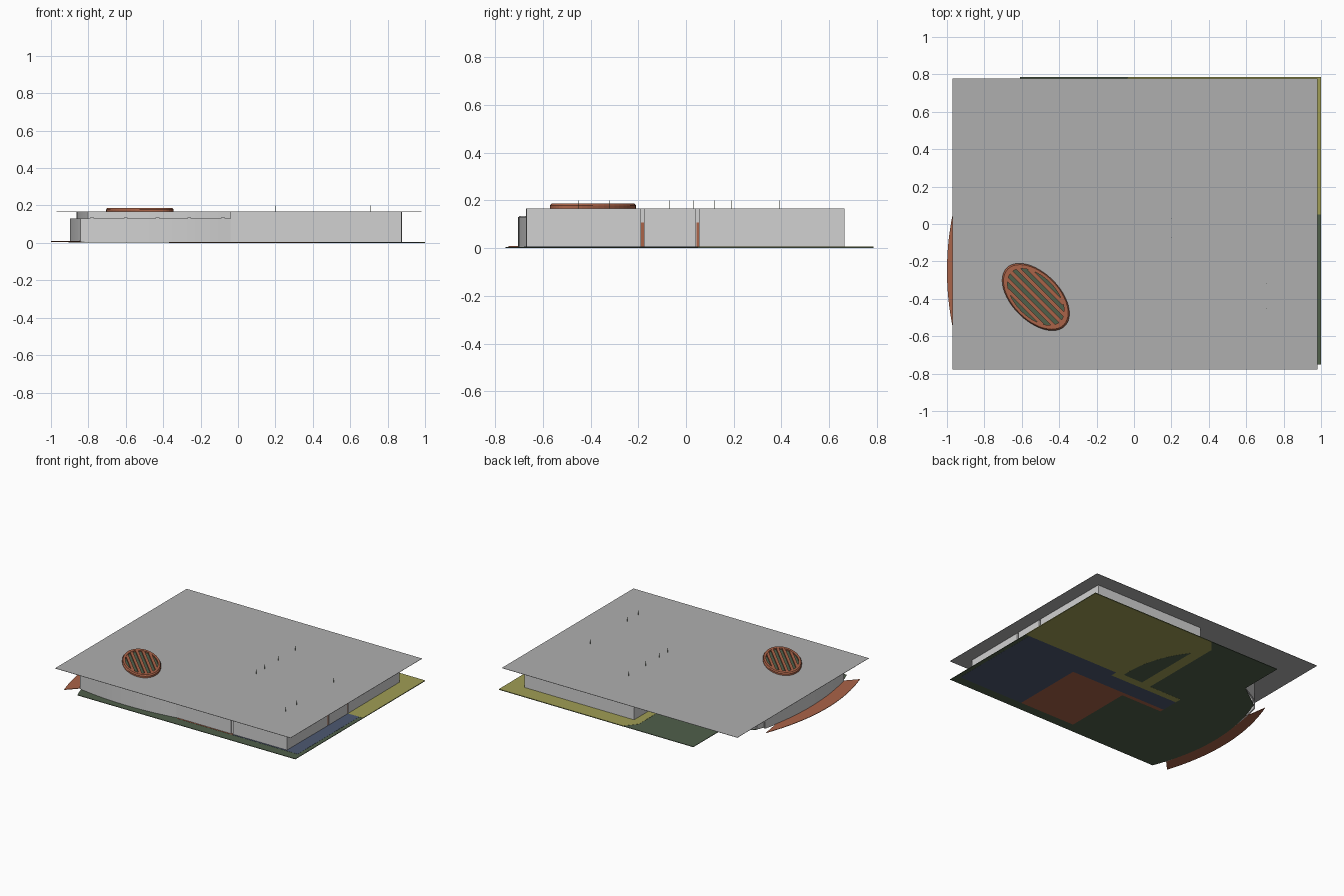
import bpy, bmesh, math
from mathutils import Vector, Matrix

if "Cube" in bpy.data.objects:
    bpy.data.objects.remove(bpy.data.objects["Cube"])

# ---------- colours ----------
def mat(name, r, g, b):
    m = bpy.data.materials.new(name)
    m.diffuse_color = (r, g, b, 1)
    m.use_nodes = True
    m.node_tree.nodes["Principled BSDF"].inputs["Base Color"].default_value = m.diffuse_color
    return m

ROOF = mat("roof grey", .43, .43, .43)
WALL = mat("wall light grey", .64, .64, .64)
GREEN = mat("dark green", .08, .115, .068)
YELLOW = mat("olive yellow", .35, .34, .09)
BLUE = mat("slate blue", .075, .10, .165)
BROWN = mat("terracotta", .40, .125, .065)

H = 0.166      # storey height
LOW = 0.13     # height of the curved glazed wall

# ---------- helpers ----------
def add(name, bm, m):
    me = bpy.data.meshes.new(name)
    bmesh.ops.recalc_face_normals(bm, faces=bm.faces)
    bm.to_mesh(me)
    bm.free()
    ob = bpy.data.objects.new(name, me)
    bpy.context.collection.objects.link(ob)
    me.materials.append(m)
    return ob

def prism(name, pts, z0, z1, m):
    bm = bmesh.new()
    f = bm.faces.new([bm.verts.new((x, y, z0)) for x, y in pts])
    r = bmesh.ops.extrude_face_region(bm, geom=[f])
    vs = [v for v in r["geom"] if isinstance(v, bmesh.types.BMVert)]
    bmesh.ops.translate(bm, verts=vs, vec=(0, 0, z1 - z0))
    return add(name, bm, m)

def rect(name, x0, x1, y0, y1, z0, z1, m):
    return prism(name, [(x0, y0), (x1, y0), (x1, y1), (x0, y1)], z0, z1, m)

def ribbon(name, pts, z0, z1, m, t=0.012):
    """Upright wall following a path, thickened by a modifier."""
    bm = bmesh.new()
    lo = [bm.verts.new((x, y, z0)) for x, y in pts]
    hi = [bm.verts.new((x, y, z1)) for x, y in pts]
    for i in range(len(pts) - 1):
        bm.faces.new((lo[i], lo[i + 1], hi[i + 1], hi[i]))
    ob = add(name, bm, m)
    s = ob.modifiers.new("thickness", "SOLIDIFY")
    s.thickness = t
    s.offset = 0
    return ob

def arc(p, q, sag, n=20):
    """Shallow arc from p to q, bulging to the right of travel by sag."""
    p, q = Vector(p), Vector(q)
    d = (q - p).normalized()
    side = Vector((d.y, -d.x))
    return [tuple(p.lerp(q, i / n) + side * sag * (1 - (2 * i / n - 1) ** 2))
            for i in range(n + 1)]

# ---------- floors ----------
west_floor = arc((-.80, .31), (-.80, -.757), -.0, 1)
west_floor = arc((-.80, -.757), (-.80, .31), -.105)
prism("garden_floor", [(1, -.75)] + west_floor +
      [(-.61, .45), (-.61, .785), (1, .785)], .001, .005, GREEN)
prism("yellow_floor", [(1, .05), (1, .785), (-.03, .785), (-.10, .70), (-.10, .05),
      (-.37, .05), (-.37, 0), (.20, 0), (.20, .05)], .0004, .006, YELLOW)
prism("blue_floor", [(.97, .05), (.20, .05), (.20, 0), (-.37, 0), (-.37, -.13),
      (.43, -.13), (.43, -.68), (.97, -.68)], .0004, .006, BLUE)
prism("brown_floor", [(.43, -.68), (.43, -.13), (-.37, -.13), (-.37, -.16),
      (-.03, -.16), (-.03, -.68)], .0004, .006, BROWN)
prism("curved_floor_inlay", [(-.02, .06)] + arc((.14, .06), (-.02, .58), .05), 0, .0065, GREEN)

# curved entrance step on the west side
step_outer = [(-1 + (y + .25) ** 2 / 3, y) for y in
              [-.745 + 1.07 * i / 24 for i in range(25)]]
step_inner = arc((-.87, .20), (-.81, -.63), -.06)
prism("entrance_step", step_outer + step_inner, .0055, .009, BROWN)

# ---------- outer walls ----------
E, S, N = .87, -.665, .66
ribbon("front_wall_left", [(-.03, S), (.41, S)], .005, H, WALL)
ribbon("front_wall_right_corner", [(.43, S), (E, S), (E, -.19)], .005, H, WALL)
ribbon("right_wall_middle", [(E, -.175), (E, .042)], .005, H, WALL)
ribbon("back_wall_corner", [(E, .056), (E, N), (-.03, N), (-.03, .47)], .005, H, WALL)
for y in (-.183, .049):      # recessed joints with a terracotta door edge
    rect("joint_post", E - .02, E - .004, y - .009, y + .009, .005, H, WALL)
    rect("door_edge", E - .004, E + .002, y - .006, y + .006, .005, .107, BROWN)
rect("front_joint_post", .408, .432, S + .002, S + .02, .005, H, WALL)
rect("front_corner_post", -.04, -.024, S - .006, S + .02, .005, H, WALL)

# low curved glazing on the front and west
front_low = arc((-.03, -.668), (-.84, -.66), -.036)
west_low = arc((-.84, -.66), (-.82, .27), -.07)
front_low = [(x, min(y, -.664) if y < -.6 else -.7) for x, y in front_low]
front_bay = [(-.03 - .81 * i / 20, -.665 - .036 * (1 - (i / 10 - 1) ** 2)) for i in range(21)]
west_bay = [(-.84 - .055 * (1 - (i / 10 - 1) ** 2), -.665 + .935 * i / 20) for i in range(21)]
ribbon("curved_glazing", front_bay + west_bay[1:], .005, LOW, WALL, .008)
# set back full-height wall behind the glazing
ribbon("upper_curved_wall", [(x, y + .04) for x, y in front_bay[:-1]] +
       [(x + .038, y + .04) for x, y in west_bay], .005, H, WALL)
# small posts on top of the glazing
for x in (-.78, -.60, -.43, -.26, -.08):
    y = -.665 - .036 * (1 - ((x + .435) / .405) ** 2)
    rect("glazing_bracket", x - .01, x + .01, y, y + .04, LOW - .004, LOW + .005, WALL)

# concave terrace wall on the north-west
ribbon("terrace_wall", arc((-.03, .47), (-.55, .28), -.03) +
       [(-.62, .44), (-.76, .36), (-.80, .27)], .005, H, WALL)

# ---------- inner partitions ----------
ribbon("partition_north", [(-.03, .05), (E - .02, .05)], .005, H, WALL)
ribbon("partition_south", [(-.03, -.18), (E - .02, -.18)], .005, H, WALL)
ribbon("partition_rooms", [(.42, S + .02), (.42, -.18)], .005, H, WALL)
ribbon("partition_hall", [(-.03, S + .02), (-.03, -.18)], .005, H, WALL)

# ---------- roof ----------
rect("roof_sheet", -.97, .98, -.778, .778, H - .001, H + .001, ROOF)

# ---------- oval roof louvre ----------
A, B = .22, .128
spin = Matrix.Translation((-.525, -.39, 0)) @ Matrix.Rotation(math.radians(-45), 4, "Z")

def oval(k, n=48):
    return [(A * k * math.cos(2 * math.pi * i / n), B * k * math.sin(2 * math.pi * i / n))
            for i in range(n)]

bed = prism("louvre_bed", oval(.9), H, .177, GREEN)
bed.matrix_world = spin
bm = bmesh.new()             # ring with a slightly tapered rim
loops = [[bm.verts.new((x, y, z)) for x, y in oval(k)] for k, z in
         ((1, H), (1, .179), (.96, .187), (.84, .187), (.84, H))]
for a, b in zip(loops, loops[1:]):
    for i in range(48):
        j = (i + 1) % 48
        bm.faces.new((a[i], a[j], b[j], b[i]))
ring = add("louvre_ring", bm, BROWN)
ring.matrix_world = spin
for k in range(-2, 3):       # slats along the long axis
    d = k * .040
    h = A * .87 * math.sqrt(1 - (d / (B * .87)) ** 2)
    slat = rect("louvre_slat", -h, h, d - .010, d + .010, .172, .186, BROWN)
    slat.matrix_world = spin

# ---------- thin roof pins ----------
for x, y in ((.71, -.45), (.71, -.32), (.71, .12), (.2, -.07), (.2, .03), (.2, .19), (.2, .39)):
    rect("roof_pin", x - .001, x + .001, y - .001, y + .001, H, .20, GREEN)
